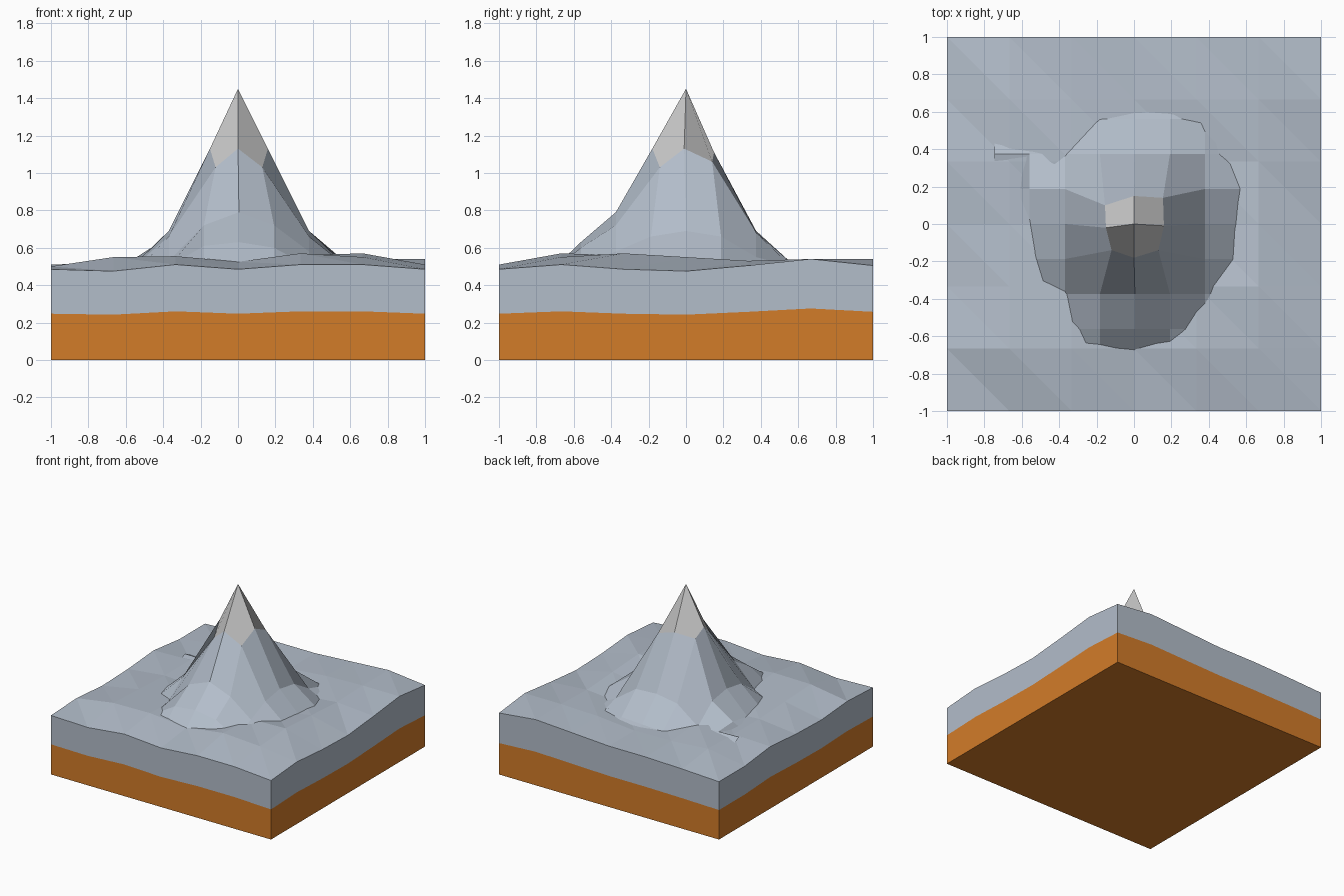
import bpy
import bmesh

if "Cube" in bpy.data.objects:
    bpy.data.objects.remove(bpy.data.objects["Cube"])


def material(name, rgb):
    m = bpy.data.materials.new(name)
    m.diffuse_color = (*rgb, 1)
    m.use_nodes = True
    m.node_tree.nodes["Principled BSDF"].inputs["Base Color"].default_value = m.diffuse_color
    return m


def finish(name, bm, mat):
    bmesh.ops.recalc_face_normals(bm, faces=bm.faces)
    me = bpy.data.meshes.new(name)
    bm.to_mesh(me)
    bm.free()
    ob = bpy.data.objects.new(name, me)
    me.materials.append(mat)
    bpy.context.collection.objects.link(ob)
    return ob


def slab(name, low, high, mat):
    """Closed block between two height functions on a 6 x 6 grid."""
    bm = bmesh.new()
    n = 7
    levels = [[[bm.verts.new((-1 + i / 3, -1 + j / 3, f(i, j))) for i in range(n)]
               for j in range(n)] for f in (low, high)]
    for g in levels:
        for j in range(n - 1):
            for i in range(n - 1):
                a, b, c, d = g[j][i], g[j][i + 1], g[j + 1][i + 1], g[j + 1][i]
                bm.faces.new((a, b, d))
                bm.faces.new((b, c, d))
    # side walls follow the grid outline
    k = n - 1
    rim = [(i, 0) for i in range(k)] + [(k, j) for j in range(k)] + \
          [(i, k) for i in range(k, 0, -1)] + [(0, j) for j in range(k, 0, -1)]
    for (i, j), (p, q) in zip(rim, rim[1:] + rim[:1]):
        bm.faces.new((levels[0][j][i], levels[0][q][p], levels[1][q][p], levels[1][j][i]))
    return finish(name, bm, mat)


rock = material("rock_grey", (0.45, 0.51, 0.59))
soil = material("soil_brown", (0.65, 0.20, 0.022))
snow = material("cap_grey", (0.60, 0.60, 0.60))

# ground heights, rows from front to back
ground = [
    (.485, .475, .510, .485, .510, .510, .485),
    (.500, .550, .555, .525, .570, .550, .510),
    (.475, .535, .540, .500, .560, .570, .485),
    (.485, .520, .500, .500, .500, .550, .475),
    (.510, .520, .530, .500, .500, .530, .505),
    (.475, .530, .505, .500, .530, .540, .540),
    (.475, .490, .500, .500, .520, .540, .505),
]


def top(i, j):
    return ground[j][i]


def middle(i, j):
    return ground[j][i] * 0.51


slab("soil_layer", lambda i, j: 0.0, middle, soil)
slab("rock_layer", middle, top, rock)

# mountain heights on a grid of 0.1875 spacing, rows from front to back
peak = [
    (.44, .50, .61, .63, .60, .50, .44),
    (.46, .53, .72, .79, .72, .58, .45),
    (.50, .66, 1.03, 1.13, 1.03, .66, .51),
    (.51, .69, 1.13, 1.45, 1.13, .69, .51),
    (.54, .66, 1.08, 1.11, 1.06, .66, .53),
    (.53, .52, .66, .69, .68, .55, .46),
    (.46, .46, .50, .51, .52, .50, .45),
]
# the ring under the summit is pulled inwards
ring = {(-1, -1): (-.12, -.14), (0, -1): (0, -.18), (1, -1): (.13, -.14),
        (-1, 0): (-.15, -.02), (1, 0): (.16, -.01),
        (-1, 1): (-.155, .10), (0, 1): (0, .15), (1, 1): (.155, .14)}


def mountain_point(i, j):
    x, y = ring.get((i, j), (i * .1875 + .005, j * .1875))
    if (i, j) == (0, 0):
        x = 0
    if max(abs(i), abs(j)) == 4:
        z = .535 if (i, j) == (-4, 2) else .45
    else:
        z = peak[j + 3][i + 3]
    return x, y, z


def mountain_part(name, wanted, mat):
    bm = bmesh.new()
    verts = {}
    for j in range(-4, 4):
        for i in range(-4, 4):
            if wanted(i, j):
                corners = [(i, j), (i + 1, j), (i + 1, j + 1), (i, j + 1)]
                for c in corners:
                    if c not in verts:
                        verts[c] = bm.verts.new(mountain_point(*c))
                bm.faces.new([verts[c] for c in corners])
    ob = finish(name, bm, mat)
    # open sheets must face upwards
    if sum(p.normal.z for p in ob.data.polygons) < 0:
        ob.data.flip_normals()
    return ob


def is_cap(i, j):
    return i in (-1, 0) and j in (-1, 0)


mountain_part("mountain_slopes", lambda i, j: not is_cap(i, j), rock)
mountain_part("mountain_cap", is_cap, snow)
